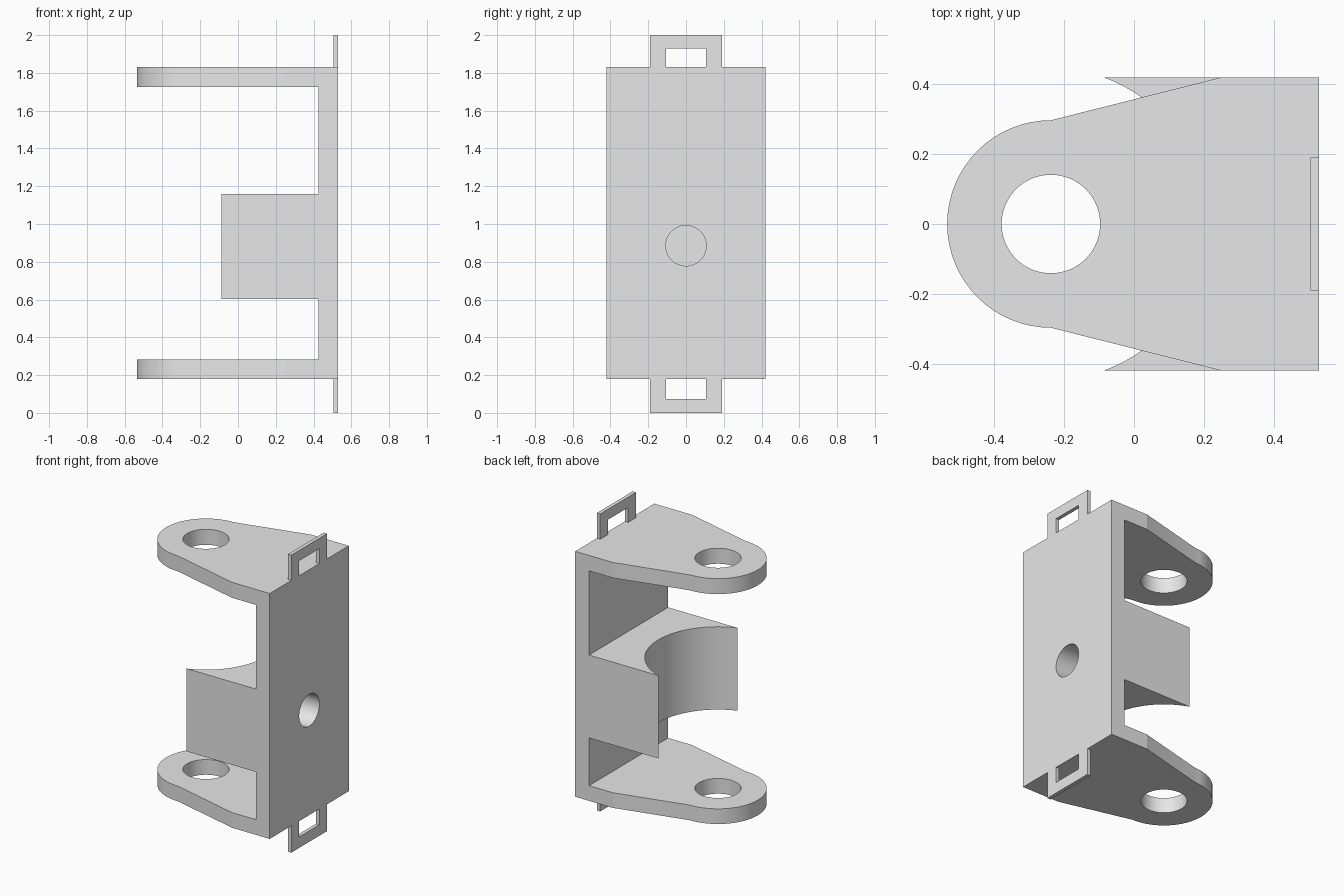
import bpy, bmesh, math
from mathutils import Matrix

if "Cube" in bpy.data.objects:
    bpy.data.objects.remove(bpy.data.objects["Cube"])

grey = bpy.data.materials.new("light_grey")
grey.diffuse_color = (0.8, 0.8, 0.8, 1)
grey.use_nodes = True
grey.node_tree.nodes["Principled BSDF"].inputs["Base Color"].default_value = grey.diffuse_color

PIVOT = -0.238   # x of the pivot axis
HALF = 0.42      # half width of the bracket
BACK = 0.53      # outer face of the wall


def prism(name, pts, lo, hi, frame=Matrix.Identity(4)):
    """Extrude a 2D outline from lo to hi along the local z of frame."""
    bm = bmesh.new()
    face = bm.faces.new([bm.verts.new((a, b, lo)) for a, b in pts])
    ext = bmesh.ops.extrude_face_region(bm, geom=[face])
    verts = [v for v in ext["geom"] if isinstance(v, bmesh.types.BMVert)]
    bmesh.ops.translate(bm, verts=verts, vec=(0, 0, hi - lo))
    bm.transform(frame)
    bmesh.ops.recalc_face_normals(bm, faces=bm.faces)
    mesh = bpy.data.meshes.new(name)
    bm.to_mesh(mesh)
    bm.free()
    mesh.materials.append(grey)
    ob = bpy.data.objects.new(name, mesh)
    bpy.context.collection.objects.link(ob)
    return ob


def circle(r, cx, cy, n=64):
    return [(cx + r * math.cos(2 * math.pi * i / n),
             cy + r * math.sin(2 * math.pi * i / n)) for i in range(n)]


def combine(ob, other, operation):
    """Apply a boolean and discard the helper."""
    mod = ob.modifiers.new(operation, 'BOOLEAN')
    mod.operation, mod.object, mod.solver = operation, other, 'EXACT'
    bpy.context.view_layer.objects.active = ob
    bpy.ops.object.modifier_apply(modifier=mod.name)
    bpy.data.objects.remove(other)


# Local frames: outlines drawn in (x, z) along -y, and in (y, z) along x
FRONT = Matrix.Rotation(math.pi / 2, 4, 'X')
SIDE = Matrix(((0, 0, 1, 0), (1, 0, 0, 0), (0, 1, 0, 0), (0, 0, 0, 1)))

# Back wall with the saddle block in one profile
bracket = prism("bracket", [
    (BACK, 0.18), (BACK, 1.83), (0.427, 1.83), (0.427, 1.16),
    (-0.09, 1.16), (-0.09, 0.603), (0.427, 0.603), (0.427, 0.18)],
    -HALF, HALF, FRONT)

# Curved recess in the saddle
combine(bracket, prism("saddle_cutter", circle(0.446, PIVOT, 0, 128), 0.5, 1.3),
        'DIFFERENCE')

# Two tapered arms with rounded ends and pivot holes
arc = [(PIVOT + 0.297 * math.cos(a), 0.297 * math.sin(a))
       for a in (math.pi / 2 + math.pi * i / 32 for i in range(33))]
arm_outline = [(BACK, -HALF), (BACK, HALF), (0.25, HALF)] + arc + [(0.25, -HALF)]
for lo, hi in ((0.18, 0.282), (1.726, 1.83)):
    arm = prism("arm", arm_outline, lo, hi)
    combine(arm, prism("pivot_cutter", circle(0.141, PIVOT, 0), lo - 0.1, hi + 0.1),
            'DIFFERENCE')
    combine(bracket, arm, 'UNION')

# Blind round hole in the outer face
combine(bracket, prism("hole_cutter", circle(0.107, 0, 0.885), 0.31, 0.6, SIDE),
        'DIFFERENCE')

# Slotted tabs above and below, flush with the outer face
for name, root, slot, tip in (("lower_tab", 0.18, 0.074, 0.0),
                              ("upper_tab", 1.83, 1.93, 2.0)):
    prism(name, [(-0.19, root), (-0.19, tip), (0.19, tip), (0.19, root),
                 (0.107, root), (0.107, slot), (-0.107, slot), (-0.107, root)],
          0.505, BACK, SIDE)

# Smooth the round surfaces, keep the edges sharp
bpy.ops.object.select_all(action='DESELECT')
bracket.select_set(True)
bpy.context.view_layer.objects.active = bracket
bpy.ops.object.shade_smooth_by_angle(angle=math.radians(12))
